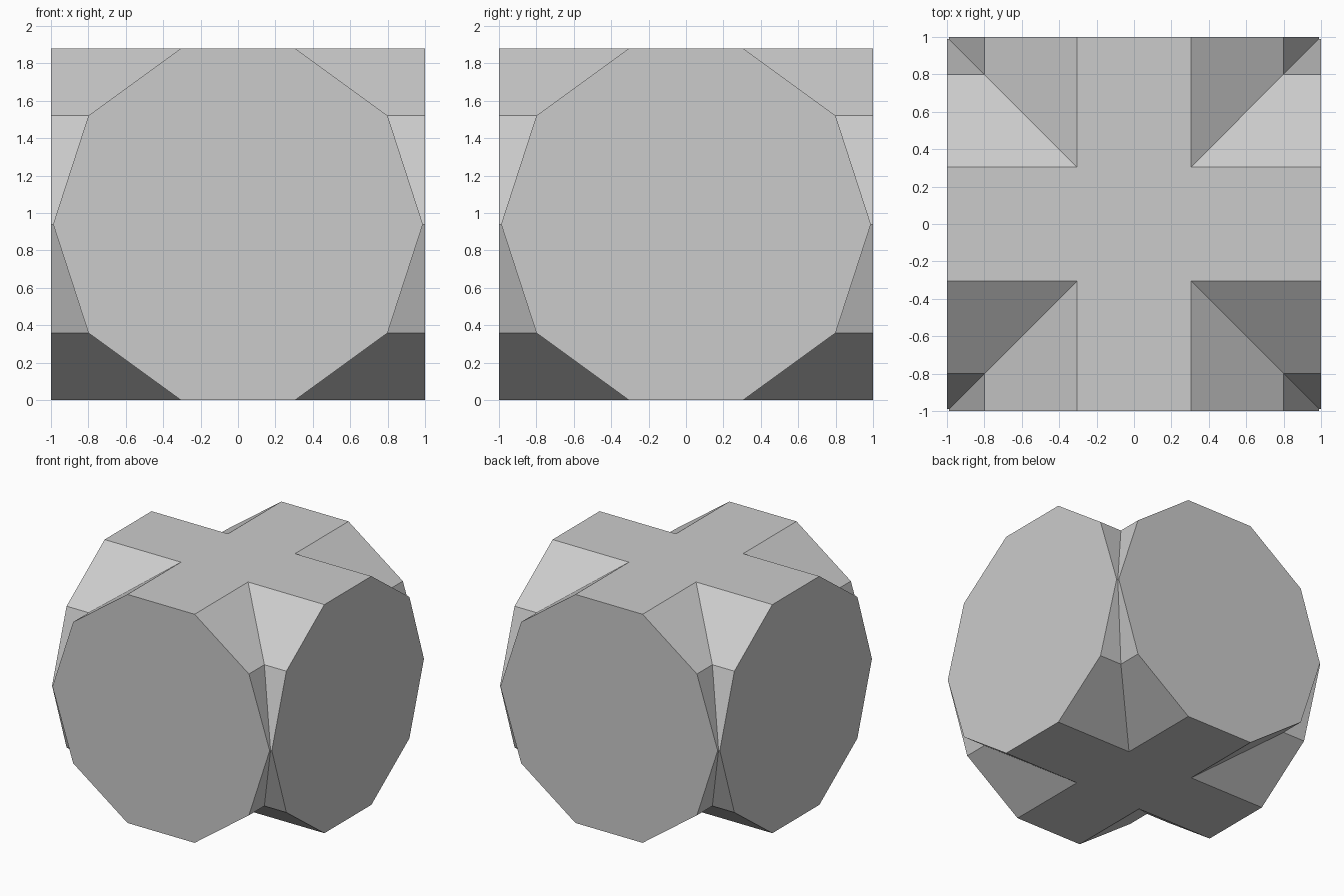
import bpy, math
from math import radians

if "Cube" in bpy.data.objects:
    bpy.data.objects.remove(bpy.data.objects["Cube"])

SIDES = 10
HALF_HEIGHT = 0.94
RADIUS = HALF_HEIGHT / math.cos(math.pi / SIDES)


def drum(name, turn):
    """Ten-sided horizontal prism resting on a flat side."""
    bpy.ops.mesh.primitive_cylinder_add(vertices=SIDES, radius=RADIUS, depth=2)
    ob = bpy.context.object
    ob.name = name
    # Spin so a flat side faces down, then lay along y and turn
    ob.rotation_euler = (0, 0, radians(90))
    bpy.ops.object.transform_apply(location=False)
    ob.rotation_euler = (radians(90), 0, radians(turn))
    bpy.ops.object.transform_apply(location=False)
    # Roll about the axis if a corner points down
    low = min(v.co.z for v in ob.data.vertices)
    if abs(low + HALF_HEIGHT) > 0.01:
        ob.rotation_euler = (radians(180 / SIDES), 0, 0) if turn else (0, radians(180 / SIDES), 0)
        bpy.ops.object.transform_apply(location=False)
    ob.location.z = HALF_HEIGHT
    bpy.ops.object.transform_apply(location=True)
    return ob


# Two crossing drums
cross_drum = drum("cross_drum", 90)
block = drum("crossed_drums", 0)

# Merge them into one solid
union = block.modifiers.new("union", 'BOOLEAN')
union.operation = 'UNION'
union.solver = 'EXACT'
union.object = cross_drum
bpy.context.view_layer.objects.active = block
bpy.ops.object.modifier_apply(modifier=union.name)
bpy.data.objects.remove(cross_drum)
